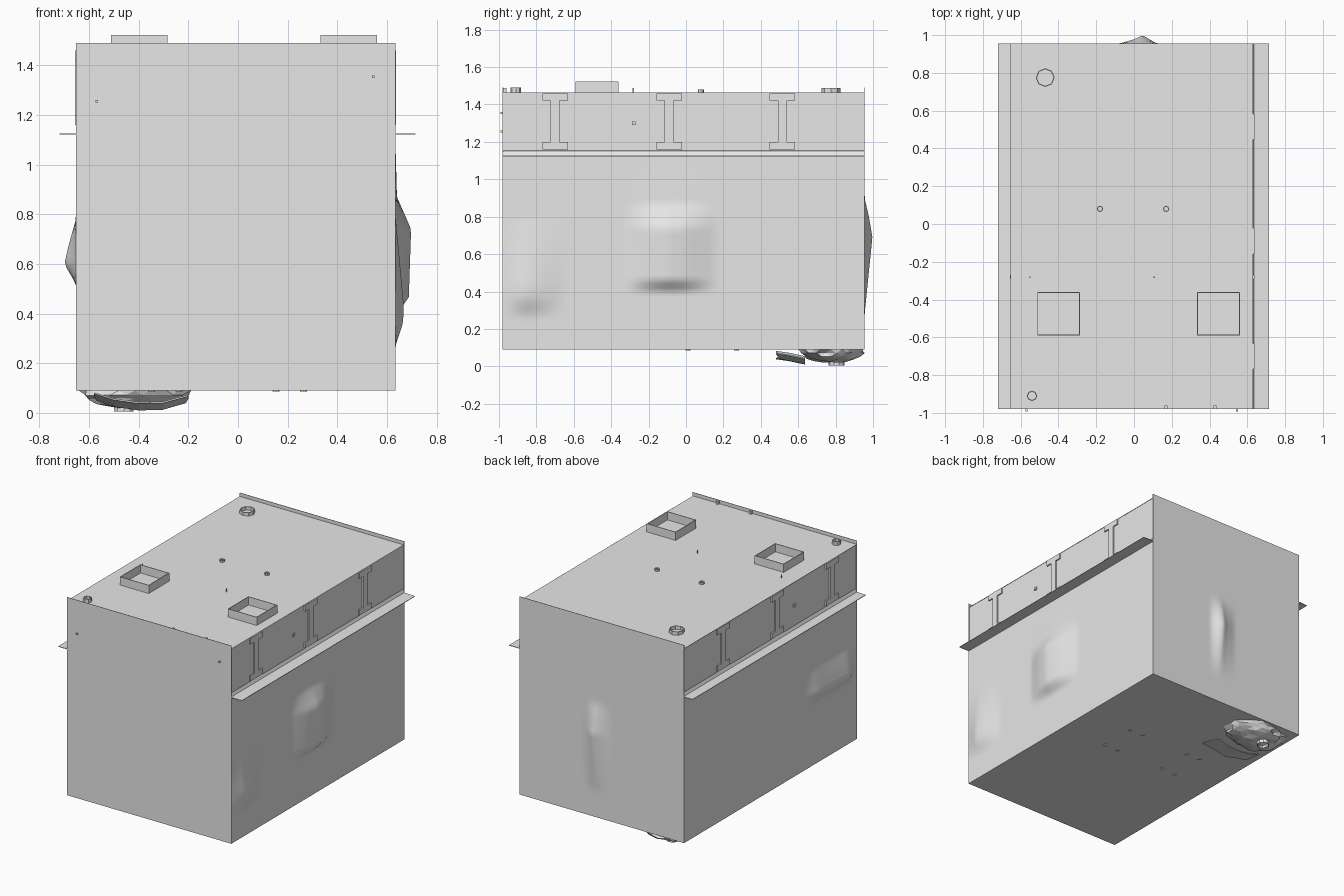
import bpy, bmesh, math, random
from mathutils import Vector, Matrix

if "Cube" in bpy.data.objects:
    bpy.data.objects.remove(bpy.data.objects["Cube"])

random.seed(4)
grey = bpy.data.materials.new("plain_grey")
grey.diffuse_color = (0.8, 0.8, 0.8, 1)
grey.use_nodes = True
grey.node_tree.nodes["Principled BSDF"].inputs["Base Color"].default_value = grey.diffuse_color

XL, XR, YF, YB = -0.653, 0.634, -0.98, 0.955
Z0, ZC, ZT, ZP = 0.09, 1.125, 1.465, 1.49


def finish(name, bm):
    me = bpy.data.meshes.new(name)
    bm.to_mesh(me)
    bm.free()
    me.materials.append(grey)
    ob = bpy.data.objects.new(name, me)
    bpy.context.collection.objects.link(ob)
    return ob


def add_box(bm, x0, x1, y0, y1, z0, z1):
    m = Matrix.Translation(((x0 + x1) / 2, (y0 + y1) / 2, (z0 + z1) / 2))
    m = m @ Matrix.Diagonal((x1 - x0, y1 - y0, z1 - z0, 1))
    bmesh.ops.create_cube(bm, size=1, matrix=m)


def boxes(name, *dims):
    bm = bmesh.new()
    for d in dims:
        add_box(bm, *d)
    return finish(name, bm)


def ring(name, x, y, z, h, r, n=8, wall=0.006):
    # open tube standing on its base
    bm = bmesh.new()
    bmesh.ops.create_cone(bm, cap_ends=False, segments=n, radius1=r, radius2=r, depth=h,
                          matrix=Matrix.Translation((x, y, z + h / 2)))
    ob = finish(name, bm)
    s = ob.modifiers.new("thickness", 'SOLIDIFY')
    s.thickness = wall
    return ob


def ramp(t, pts):
    # piecewise linear profile
    for (a, va), (b, vb) in zip(pts, pts[1:]):
        if a <= t <= b:
            return va + (vb - va) * (t - a) / (b - a)
    return 0.0


def sheet(name, fn, u0, u1, v0, v1, nu, nv, flip=False):
    # subdivided wall whose points come from fn(u, v)
    bm = bmesh.new()
    g = [[bm.verts.new(fn(u0 + (u1 - u0) * i / nu, v0 + (v1 - v0) * j / nv))
          for j in range(nv + 1)] for i in range(nu + 1)]
    for i in range(nu):
        for j in range(nv):
            f = [g[i][j], g[i + 1][j], g[i + 1][j + 1], g[i][j + 1]]
            bm.faces.new(f[::-1] if flip else f)
    ob = finish(name, bm)
    bpy.ops.object.select_all(action='DESELECT')
    ob.select_set(True)
    bpy.context.view_layer.objects.active = ob
    bpy.ops.object.shade_smooth_by_angle(angle=math.radians(40))
    return ob


# flat shell panels
boxes("front_wall", (XL, XR, YF, YF + 0.003, Z0, ZP))
boxes("roof", (XL, XR - 0.004, YF, YB, ZT - 0.003, ZT))
boxes("floor", (XL, XR, YF, YB, Z0, Z0 + 0.003))
boxes("back_parapet", (XL, XR, YB - 0.003, YB, ZT - 0.01, ZP))


# dented walls
def right_pt(y, z):
    a = 0.064 * ramp(z, [(0.4, 0), (0.46, 0.85), (0.74, 1), (0.87, 0.1), (1.1, 0)]) \
        * ramp(y, [(-0.32, 0), (-0.19, 0.7), (-0.1, 1), (0.0, 0.8), (0.16, 0)])
    b = 0.034 * ramp(z, [(0.27, 0), (0.36, 0.9), (0.43, 1), (0.8, 0)]) \
        * ramp(y, [(-0.98, 0), (-0.87, 1), (-0.8, 0.9), (-0.66, 0)])
    return (XR + max(a, b), y, z)


def left_pt(y, z):
    h = 0.047 * ramp(z, [(0.52, 0), (0.6, 1), (0.68, 0.6), (0.78, 0)]) \
        * ramp(y, [(-0.97, 0), (-0.85, 1), (-0.5, 0.8), (-0.38, 0)])
    return (XL - h, y, z)


def back_pt(x, z):
    h = 0.045 * ramp(z, [(0.28, 0), (0.69, 1), (0.8, 0.55), (0.9, 0)]) \
        * ramp(x, [(-0.08, 0), (0.0, 0.5), (0.045, 1), (0.12, 0)])
    return (x, YB + h, z)


sheet("right_wall", right_pt, YF, YB, Z0, ZC, 70, 44)
sheet("left_wall", left_pt, YF, YB, Z0, ZC, 70, 44, True)
sheet("back_wall", back_pt, XL, XR, Z0, ZT, 64, 48, True)

# upper side bands, sloped gutters, ledges and I-shaped braces on both sides
for side, s, xe, out in (("right", 1, XR, 0.716), ("left", -1, XL, -0.72)):
    xi = xe - s * 0.006
    prof = [(xi, ZT), (xi, 1.157), (xi - s * 0.004, 1.15), (xe, 1.128), (out, ZC)]
    bm = bmesh.new()
    rows = [[bm.verts.new((x, y, z)) for x, z in prof] for y in (YF, YB)]
    for i in range(len(prof) - 1):
        f = [rows[0][i], rows[0][i + 1], rows[1][i + 1], rows[1][i]]
        bm.faces.new(f if s > 0 else f[::-1])
    finish(side + "_upper_band", bm)
    boxes(side + "_ledge", (min(xe, out), max(xe, out), YF, YB, ZC - 0.004, ZC))
    x0, x1 = sorted((xi - s * 0.002, xi + s * 0.009))
    for yc in (-0.7, -0.09, 0.515):
        boxes(side + "_brace",
              (x0, x1, yc - 0.024, yc + 0.024, 1.2, 1.42),
              (x0, x1, yc - 0.068, yc + 0.068, 1.42, 1.46),
              (x0, x1, yc - 0.068, yc + 0.068, 1.16, 1.2))
    boxes(side + "_knob", (x0, x1, -0.29, -0.27, 1.29, 1.31))

# square open roof hatches
t = 0.005
for x0, x1 in ((-0.512, -0.285), (0.333, 0.56)):
    y0, y1, z1 = -0.59, -0.36, 1.523
    boxes("roof_hatch_frame", (x0, x1, y0, y0 + t, ZT, z1), (x0, x1, y1 - t, y1, ZT, z1),
          (x0, x0 + t, y0 + t, y1 - t, ZT, z1), (x1 - t, x1, y0 + t, y1 - t, ZT, z1))

# roof vents, studs and rods
ring("large_roof_vent", -0.47, 0.775, ZT, 0.024, 0.05)
ring("small_roof_vent", -0.54, -0.91, ZT, 0.026, 0.028)
for x in (-0.18, 0.17):
    ring("roof_stud", x, 0.08, ZT, 0.014, 0.017)
for x in (-0.55, 0.107):
    boxes("roof_rod", (x - 0.003, x + 0.003, -0.285, -0.279, ZT, 1.488))
for x in (0.17, 0.43):
    boxes("parapet_knob", (x - 0.008, x + 0.008, -0.978, -0.96, ZT, 1.488))

# small front fixings
for x, z in ((0.545, 1.355), (-0.57, 1.255)):
    boxes("front_knob", (x - 0.005, x + 0.005, -0.992, YF, z - 0.005, z + 0.005))

# floor bolts in two groups of four
for xc in (0.208, -0.293):
    for dx in (-0.055, 0.055):
        for dy in (-0.13, 0.13):
            ring("floor_bolt", xc + dx, 0.14 + dy, 0.086, 0.006, 0.014)

# crumpled lump under the back left corner
bm = bmesh.new()
bmesh.ops.create_icosphere(bm, subdivisions=3, radius=1)
bmesh.ops.delete(bm, geom=[v for v in bm.verts if v.co.z > 0.12], context='VERTS')
for v in bm.verts:
    k = 1 + random.uniform(-0.12, 0.08)
    z = min(v.co.z, 0)
    v.co = Vector((-0.415 + 0.225 * v.co.x * k, 0.775 + 0.175 * v.co.y * k, Z0 + 0.07 * z * k))
finish("crumpled_lump", bm)
ring("lump_collar", -0.46, 0.805, 0.005, 0.035, 0.042, 10)

# bent flap in front of the lump
bm = bmesh.new()
pts = [(-0.58, 0.045), (-0.5, 0.02), (-0.4, 0.006), (-0.3, 0.008), (-0.2, 0.035)]
rows = []
for i, (x, z) in enumerate(pts):
    w = 0.02 * (i % 2)
    rows.append([bm.verts.new((x, 0.48 + w, z + 0.032)),
                 bm.verts.new((x, 0.55, z + 0.022)),
                 bm.verts.new((x * 0.95 - 0.02, 0.635, z + 0.004))])
for a, b in zip(rows, rows[1:]):
    for j in range(2):
        bm.faces.new((a[j], a[j + 1], b[j + 1], b[j]))
flap = finish("bent_flap", bm)
flap.modifiers.new("thickness", 'SOLIDIFY').thickness = 0.006
